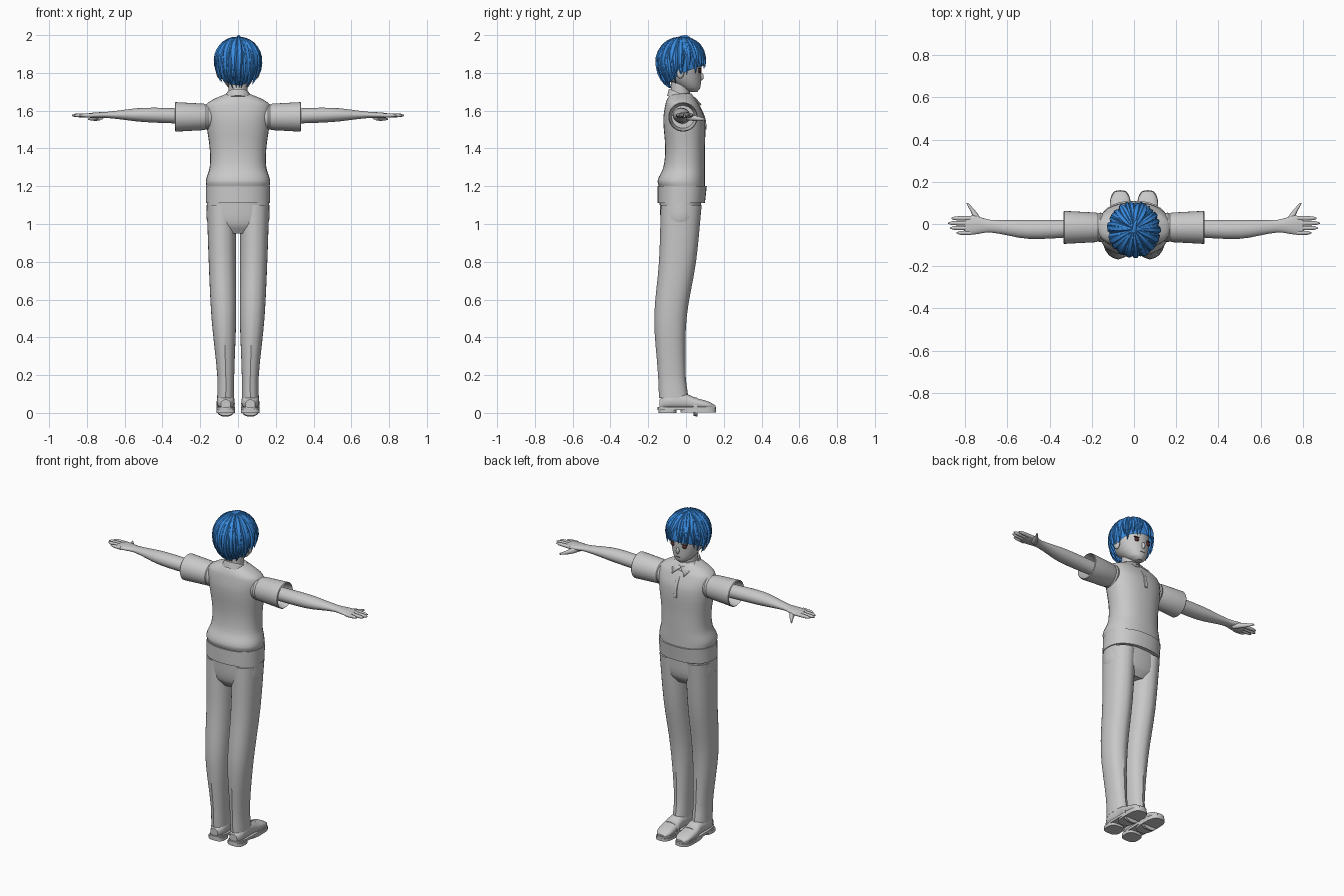
import bpy, bmesh, math, random
from mathutils import Vector

random.seed(4)
cube = bpy.data.objects.get("Cube")
if cube:
    bpy.data.objects.remove(cube, do_unlink=True)
made_parts = []


def material(name, *colour):
    mat = bpy.data.materials.new(name)
    mat.use_nodes = True
    mat.diffuse_color = (*colour, 1)
    mat.node_tree.nodes["Principled BSDF"].inputs["Base Color"].default_value = (*colour, 1)
    return mat


grey = material("plain_grey", .58, .58, .58)
blue = material("hair_blue", .04, .26, .75)
red = material("eye_dark_red", .12, .03, .03)
dark = material("lash_dark", .04, .04, .05)


def finish(name, bm, mat):
    bmesh.ops.recalc_face_normals(bm, faces=bm.faces)
    mesh = bpy.data.meshes.new(name)
    bm.to_mesh(mesh)
    bm.free()
    mesh.materials.append(mat)
    part = bpy.data.objects.new(name, mesh)
    bpy.context.collection.objects.link(part)
    made_parts.append(part)
    return part


def bridge(bm, lower, upper):
    for i in range(len(lower)):
        bm.faces.new((lower[i], lower[i - 1], upper[i - 1], upper[i]))


def interpolate(rings, steps=4):
    """Smooth the section bounds between the given stations."""
    def slope(i, k):
        before, after = rings[max(i - 1, 0)], rings[min(i + 1, len(rings) - 1)]
        return (after[k] - before[k]) / (after[0] - before[0])

    result = []
    for i, (start, end) in enumerate(zip(rings, rings[1:])):
        span = end[0] - start[0]
        for u in (step / steps for step in range(steps)):
            blend = u * u * (3 - 2 * u)
            ease_in, ease_out = u * (1 - u) ** 2, u * u * (1 - u)
            row = [start[0] + span * u]
            for k in range(1, 5):
                row.append(start[k] + (end[k] - start[k]) * blend
                           + span * (slope(i, k) * ease_in - slope(i + 1, k) * ease_out))
            result.append(row)
    return result + [rings[-1]]


def loft(name, rings, axis="z", mat=grey, power=2, smooth=True, side=1, tilt=0, crease=0):
    """Skin rounded sections; each ring is (station, a_min, a_max, b_min, b_max)."""
    bm = bmesh.new()
    loops, count = [], 32
    for t, a_min, a_max, b_min, b_max in (interpolate(rings) if smooth else rings):
        loop = []
        for i in range(count):
            c, s = math.cos(math.tau * i / count), math.sin(math.tau * i / count)
            a = (a_min + a_max + (a_max - a_min) * math.copysign(abs(c) ** (2 / power), c)) / 2
            b = (b_min + b_max + (b_max - b_min) * math.copysign(abs(s) ** (2 / power), s)) / 2
            if i % (count // 2) == count // 4:
                b += math.copysign(crease, s)
            x, y, z = {"z": (a, b, t), "x": (t, a, b), "y": (a, t, b)}[axis]
            loop.append(bm.verts.new((x * side, y, z + tilt * y)))
        loops.append(loop)
    for lower, upper in zip(loops, loops[1:]):
        bridge(bm, lower, upper)
    bm.faces.new(loops[0])
    bm.faces.new(loops[-1])
    return finish(name, bm, mat)


def centred(*rows):
    """Rings symmetric in x, from (z, half width, back, front)."""
    return [(z, -half, half, back, front) for z, half, back, front in rows]


def circle(t, a, b, radius):
    return (t, a - radius, a + radius, b - radius, b + radius)


def ball(name, centre, radii, mat=grey):
    bm = bmesh.new()
    bmesh.ops.create_uvsphere(bm, u_segments=16, v_segments=10, radius=1)
    bmesh.ops.scale(bm, vec=radii, verts=bm.verts)
    bmesh.ops.translate(bm, vec=centre, verts=bm.verts)
    return finish(name, bm, mat)


# Shirt: hem band, body with a bulge above it, tilted collar and button placket
loft("shirt_hem", centred((1.11, .17, -.15, .1), (1.2, .17, -.15, .11)), power=2.3, smooth=False)
loft("shirt_body", centred(
    (1.19, .165, -.14, .1), (1.23, .17, -.15, .1), (1.3, .15, -.12, .1), (1.4, .15, -.11, .1),
    (1.55, .17, -.12, .1), (1.63, .17, -.11, .07), (1.66, .13, -.1, .05), (1.69, .06, -.08, .03)),
    power=2.3)
loft("collar", centred((1.64, .08, -.1, .06), (1.68, .06, -.09, .04), (1.66, .05, -.08, .03)),
     smooth=False, tilt=-.4)
loft("placket", centred((1.5, .01, .09, .11), (1.57, .01, .08, .1), (1.65, .01, .04, .06)), power=6)

# Hips, neck and head
loft("hips", centred((.95, .1, -.1, .04), (1, .16, -.13, .07), (1.12, .165, -.14, .08)), power=2.4)
loft("neck", centred((1.6, .05, -.08, .02), (1.77, .05, -.08, .02)), smooth=False)
loft("head", centred((1.7, .02, .01, .06), (1.72, .05, -.03, .075), (1.78, .085, -.11, .08),
                     (1.86, .1, -.14, .08), (1.94, .08, -.12, .06), (1.98, .02, -.05, 0)))
ball("nose", (0, .08, 1.78), (.01, .014, .02))
ball("mouth", (0, .076, 1.74), (.016, .004, .002), dark)

for side, label in ((1, "left"), (-1, "right")):
    # Trouser leg with pressed creases
    loft(label + "_trouser_leg", [
        (.08, .02, .11, -.14, .01), (.2, .02, .11, -.145, -.005), (.5, .01, .14, -.165, 0),
        (.8, .01, .155, -.14, .05), (1.1, .01, .165, -.13, .08)],
        power=2.2, side=side, crease=.003)

    # Loafer: upper, strap, full sole, heel and front sole
    loft(label + "_shoe_upper", [
        (-.14, .04, .09, .02, .07), (-.1, .02, .11, .02, .1), (0, .02, .11, .02, .1),
        (.05, .02, .115, .02, .08), (.12, .02, .11, .02, .06), (.155, .04, .09, .02, .04)],
        axis="y", power=2.4, side=side)
    loft(label + "_shoe_strap", [circle(.04, .065, .035, .05), circle(.06, .065, .03, .05)],
         axis="y", power=2.4, smooth=False, side=side)
    for piece, bottom, top, back, front in (("sole", .015, .03, -.15, .16),
                                            ("heel", 0, .02, -.145, -.05),
                                            ("front_sole", .003, .02, -.03, .16)):
        loft(f"{label}_shoe_{piece}", [(z, .015, .115, back, front) for z in (bottom, top)],
             power=3, smooth=False, side=side)

    # Short sleeve: armhole seam, flared cuff and hollow inside
    loft(label + "_sleeve", [
        circle(x, -.016, 1.567, radius) for x, radius in
        ((.12, .06), (.16, .07), (.17, .066), (.18, .07), (.33, .078), (.334, .074), (.26, .06))],
        axis="x", smooth=False, side=side)

    # Arm running into a flat palm
    loft(label + "_arm", [
        (.25, -.06, .02, 1.53, 1.61), (.5, -.07, .02, 1.54, 1.615), (.68, -.04, .02, 1.56, 1.595),
        (.76, -.05, .04, 1.56, 1.59), (.8, -.05, .03, 1.565, 1.585)], axis="x", side=side)

    # Tapered fingers and a spread thumb
    for i, tip in enumerate((.865, .88, .87, .84)):
        y = .027 - .023 * i
        loft(f"{label}_finger_{i}", [
            circle(x, y, 1.575, radius) for x, radius in
            ((.77, .011), (tip - .02, .009), (tip, .003))], axis="x", side=side)
    loft(label + "_thumb", [circle(0, .73, 1.57, .02), circle(.05, .755, 1.56, .014),
                            circle(.1, .79, 1.555, .005)], axis="y", side=side)

    # Ear, eye and lash
    ball(label + "_ear", (.1 * side, -.03, 1.8), (.014, .02, .03))
    ball(label + "_eye", (.04 * side, .072, 1.81), (.016, .007, .012), red)
    ball(label + "_lash", (.04 * side, .072, 1.823), (.02, .008, .003), dark)

    # Pointed collar leaf
    bm = bmesh.new()
    corners = ((0, .05, 1.665), (.06, 0, 1.69), (.075, .02, 1.67), (.04, .08, 1.63))
    bm.faces.new([bm.verts.new((x * side, y, z)) for x, y, z in corners])
    leaf = finish(label + "_collar_leaf", bm, grey)
    thickness = leaf.modifiers.new("thickness", "SOLIDIFY")
    thickness.thickness, thickness.offset = .006, 0


def hair_point(theta, phi, scale):
    """Point over the skull: theta zero is the face side, the lower half reaches the nape."""
    reach, height = math.sin(phi) * scale, math.cos(phi) * scale
    return Vector((.122 * reach * math.sin(theta), -.025 + .13 * reach * math.cos(theta),
                   1.86 + height * (.13 if height > 0 else .16)))


def hair_length(theta):
    """Angle from the crown: short over the face, long at the back."""
    return math.radians(97 + 47 * abs(math.sin(theta / 2)) ** 2.6)


# Hair cap
bm = bmesh.new()
columns, rows = 48, 12
around = [math.tau * i / columns for i in range(columns)]
grid = [[bm.verts.new(hair_point(theta, hair_length(theta) * (row + .3) / (rows + .3), .96))
         for theta in around] for row in range(rows + 1)]
for upper, lower in zip(grid, grid[1:]):
    bridge(bm, upper, lower)
bm.faces.new(grid[0])
finish("hair_cap", bm, blue)


def hair_lock(bm, theta, width, end, height, swirl, steps=9):
    """A closed lock with a raised ridge that narrows to a point."""
    loops = []
    for t in (step / steps for step in range(steps)):
        phi = .06 + (end - .06) * t
        half = width * (1 - t ** 3)
        ridge = .985 + height * math.sin(math.pi * (.12 + .6 * t))
        section = ((-1, .955), (-.35, ridge), (.35, ridge), (1, .955), (0, .93))
        loops.append([bm.verts.new(hair_point(theta + swirl * t * t + shift * half, phi, scale))
                      for shift, scale in section])
    tip = bm.verts.new(hair_point(theta + swirl, end, .99 + height * .4))
    for upper, lower in zip(loops, loops[1:]):
        bridge(bm, upper, lower)
    for i in range(len(loops[-1])):
        bm.faces.new((loops[-1][i], loops[-1][i - 1], tip))
    bm.faces.new(loops[0])


# Three overlapping layers of locks and a small tuft at the crown
bm = bmesh.new()
for count, reach, height in ((26, 1.08, .045), (19, .98, .065), (13, .8, .06)):
    for i in range(count):
        theta = math.tau * (i + random.uniform(-.25, .25)) / count
        end = hair_length(theta) * reach * random.uniform(.95, 1.04)
        hair_lock(bm, theta, 4.2 / count, end, height * random.uniform(.7, 1.2),
                  random.uniform(-.2, .2))
finish("hair_locks", bm, blue)
loft("hair_tuft", [circle(-.04, 0, 1.98, .012), circle(0, .005, 1.992, .008),
                   circle(.025, .015, 1.985, .002)], axis="y", mat=blue)

# Smooth shading with sharp edges kept
bpy.ops.object.select_all(action="DESELECT")
for part in made_parts:
    part.select_set(True)
bpy.context.view_layer.objects.active = made_parts[0]
bpy.ops.object.shade_smooth_by_angle(angle=math.radians(35))
